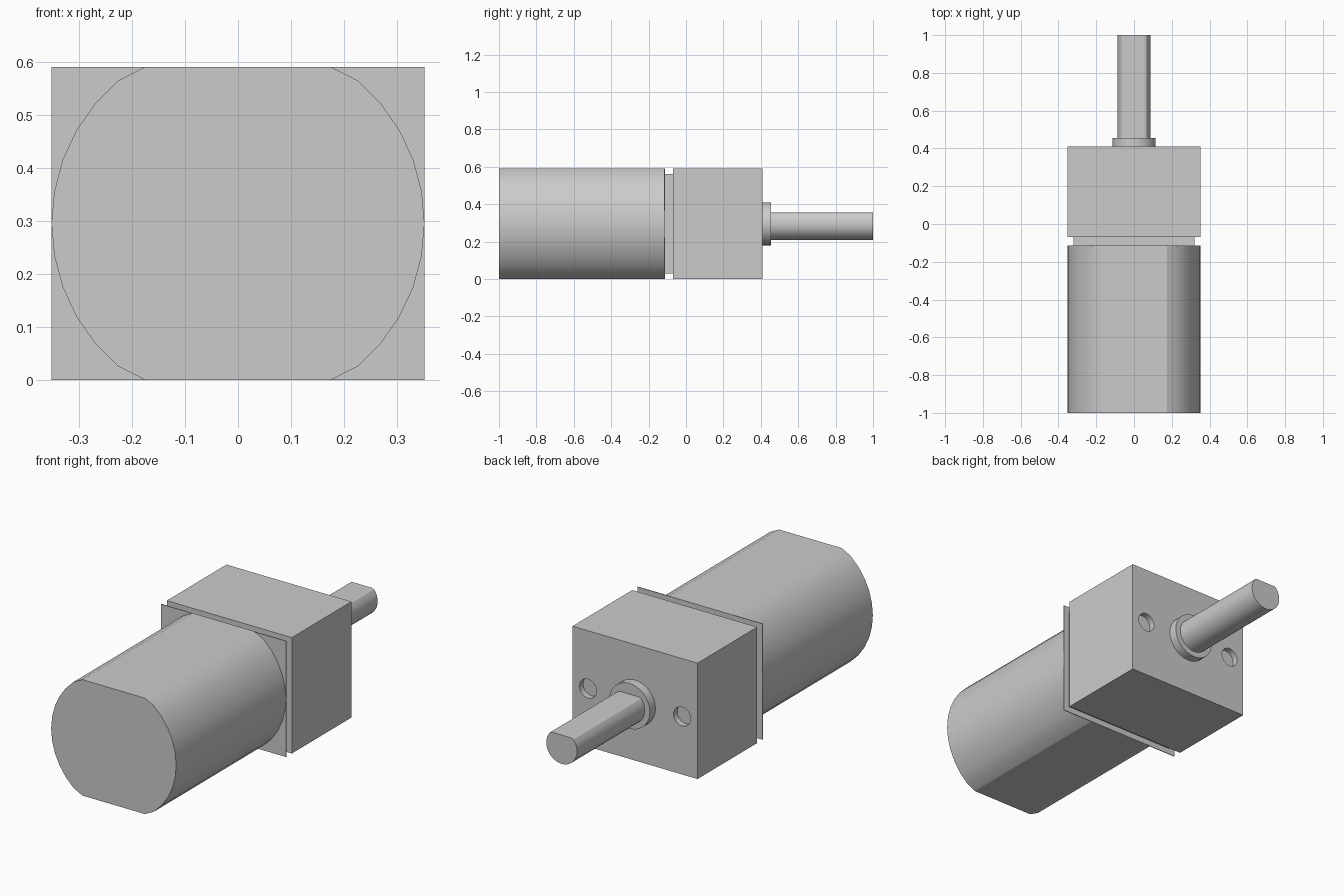
import bpy, bmesh, math

default = bpy.data.objects.get("Cube")
if default:
    bpy.data.objects.remove(default, do_unlink=True)

MID = 0.295      # height of the shaft axis, also half the body height
HALF_W = 0.352   # half width of the body

metal = bpy.data.materials.new("grey metal")
metal.use_nodes = True
metal.diffuse_color = (0.6, 0.6, 0.6, 1)
metal.node_tree.nodes["Principled BSDF"].inputs["Base Color"].default_value = (0.6, 0.6, 0.6, 1)


def circle(radius, sides, low=-9.0, high=9.0, cx=0.0):
    """Circle profile in x and z, with its height limited to make flats."""
    pts = []
    for i in range(sides):
        a = 2 * math.pi * i / sides
        pts.append((cx + radius * math.cos(a), min(max(radius * math.sin(a), low), high)))
    return pts


def rectangle(hx, hz):
    return [(hx, -hz), (hx, hz), (-hx, hz), (-hx, -hz)]


def prism(name, profile, y0, y1, smooth=False):
    """Extrude an x/z profile along y, around the shaft axis."""
    bm = bmesh.new()
    front = [bm.verts.new((x, y0, MID + z)) for x, z in profile]
    back = [bm.verts.new((x, y1, MID + z)) for x, z in profile]
    bm.faces.new(front)
    bm.faces.new(back[::-1])
    n = len(profile)
    for i in range(n):
        j = (i + 1) % n
        bm.faces.new((front[i], back[i], back[j], front[j]))
    bmesh.ops.remove_doubles(bm, verts=bm.verts, dist=1e-5)
    bmesh.ops.recalc_face_normals(bm, faces=bm.faces)
    mesh = bpy.data.meshes.new(name)
    bm.to_mesh(mesh)
    bm.free()
    mesh.materials.append(metal)
    obj = bpy.data.objects.new(name, mesh)
    bpy.context.collection.objects.link(obj)
    if smooth:
        bpy.ops.object.select_all(action='DESELECT')
        obj.select_set(True)
        bpy.context.view_layer.objects.active = obj
        bpy.ops.object.shade_smooth_by_angle(angle=math.radians(20))
    return obj


# Motor can: round sides with flat top and bottom
prism("motor_can", circle(HALF_W, 36, -MID, MID), -1.0, -0.117, True)

# Thin mounting plate and the narrower neck behind it
prism("mounting_plate", rectangle(HALF_W, MID), -0.117, -0.113)
prism("neck", rectangle(0.32, 0.265), -0.113, -0.07)

# Gearbox block with two shallow screw holes in the back face
gearbox = prism("gearbox", rectangle(HALF_W, MID), -0.07, 0.41)
for side, label in ((1, "left"), (-1, "right")):
    cutter = prism(label + "_hole_cutter", circle(0.048, 32, cx=side * 0.265), 0.38, 0.5)
    cutter.hide_render = True
    cutter.hide_viewport = True
    cut = gearbox.modifiers.new(label + " screw hole", 'BOOLEAN')
    cut.operation = 'DIFFERENCE'
    cut.solver = 'EXACT'
    cut.object = cutter

# Shaft collar and D-shaped output shaft
prism("shaft_collar", circle(0.115, 36), 0.405, 0.455, True)
prism("output_shaft", circle(0.0865, 36, high=0.06), 0.45, 1.0, True)
